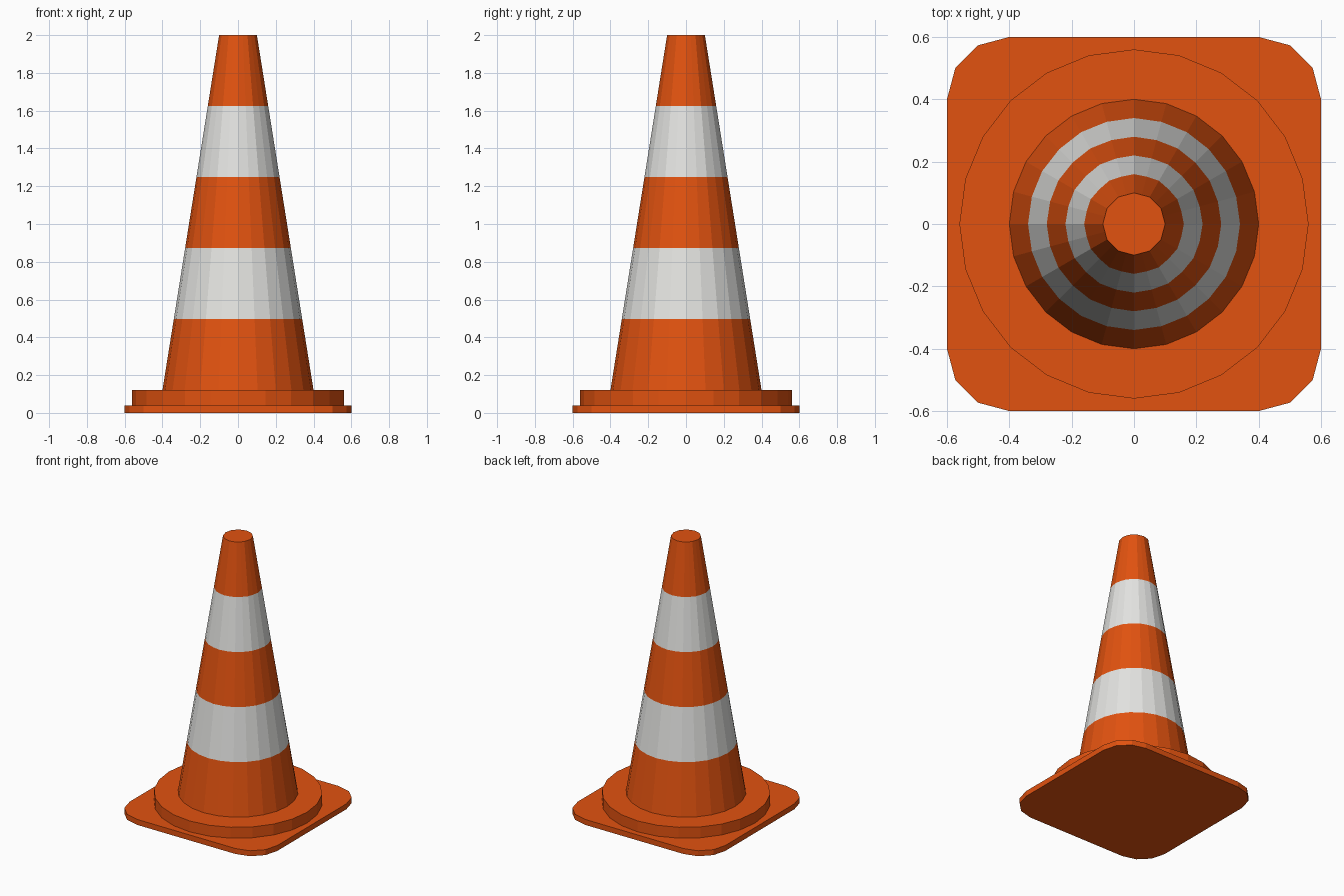
import bpy
import bmesh
import math

if "Cube" in bpy.data.objects:
    bpy.data.objects.remove(bpy.data.objects["Cube"])


def material(name, rgb):
    m = bpy.data.materials.new(name)
    m.diffuse_color = (*rgb, 1.0)
    m.use_nodes = True
    m.node_tree.nodes["Principled BSDF"].inputs["Base Color"].default_value = m.diffuse_color
    return m


ORANGE = material("safety_orange", (0.76, 0.085, 0.005))
WHITE = material("reflective_white", (0.77, 0.77, 0.75))


def loft(name, rings, materials, stripe=lambda band: 0):
    """Skin stacked rings of points and cap both ends; stripe picks the colour per band."""
    bm = bmesh.new()
    loops = [[bm.verts.new(p) for p in ring] for ring in rings]
    n = len(loops[0])
    for band, (low, high) in enumerate(zip(loops, loops[1:])):
        for i in range(n):
            j = (i + 1) % n
            f = bm.faces.new((low[i], low[j], high[j], high[i]))
            f.material_index = stripe(band)
    bm.faces.new(loops[0][::-1])
    bm.faces.new(loops[-1])
    mesh = bpy.data.meshes.new(name)
    bm.to_mesh(mesh)
    bm.free()
    for m in materials:
        mesh.materials.append(m)
    obj = bpy.data.objects.new(name, mesh)
    bpy.context.collection.objects.link(obj)
    return obj


def circle(radius, z, sides=24):
    return [(radius * math.cos(math.tau * k / sides),
             radius * math.sin(math.tau * k / sides), z) for k in range(sides)]


def rounded_square(half, corner, z, segments=3):
    points = []
    for q in range(4):
        a0 = q * math.pi / 2
        cx = math.copysign(half - corner, math.cos(a0 + math.pi / 4))
        cy = math.copysign(half - corner, math.sin(a0 + math.pi / 4))
        for s in range(segments + 1):
            a = a0 + s * math.pi / 2 / segments
            points.append((cx + corner * math.cos(a), cy + corner * math.sin(a), z))
    return points


# Square foot plate with rounded corners
loft("base_plate", [rounded_square(0.6, 0.2, z) for z in (0.0, 0.04)], [ORANGE])

# Round collar on the plate
loft("base_collar", [circle(0.56, z) for z in (0.04, 0.12)], [ORANGE])

# Cone body: 24 sides at the foot narrowing to 12 at the tip, five equal bands
BANDS = 5
foot = circle(0.4, 0.12)
tip = circle(0.1, 2.0)
for k in range(1, 24, 2):
    x, y, z = tip[k]
    flat = math.cos(math.pi / 12)
    tip[k] = (x * flat, y * flat, z)
rings = [[tuple(a + (b - a) * t / BANDS for a, b in zip(p, q))
          for p, q in zip(foot, tip)] for t in range(BANDS + 1)]
loft("striped_cone", rings, [ORANGE, WHITE], stripe=lambda band: band % 2)
